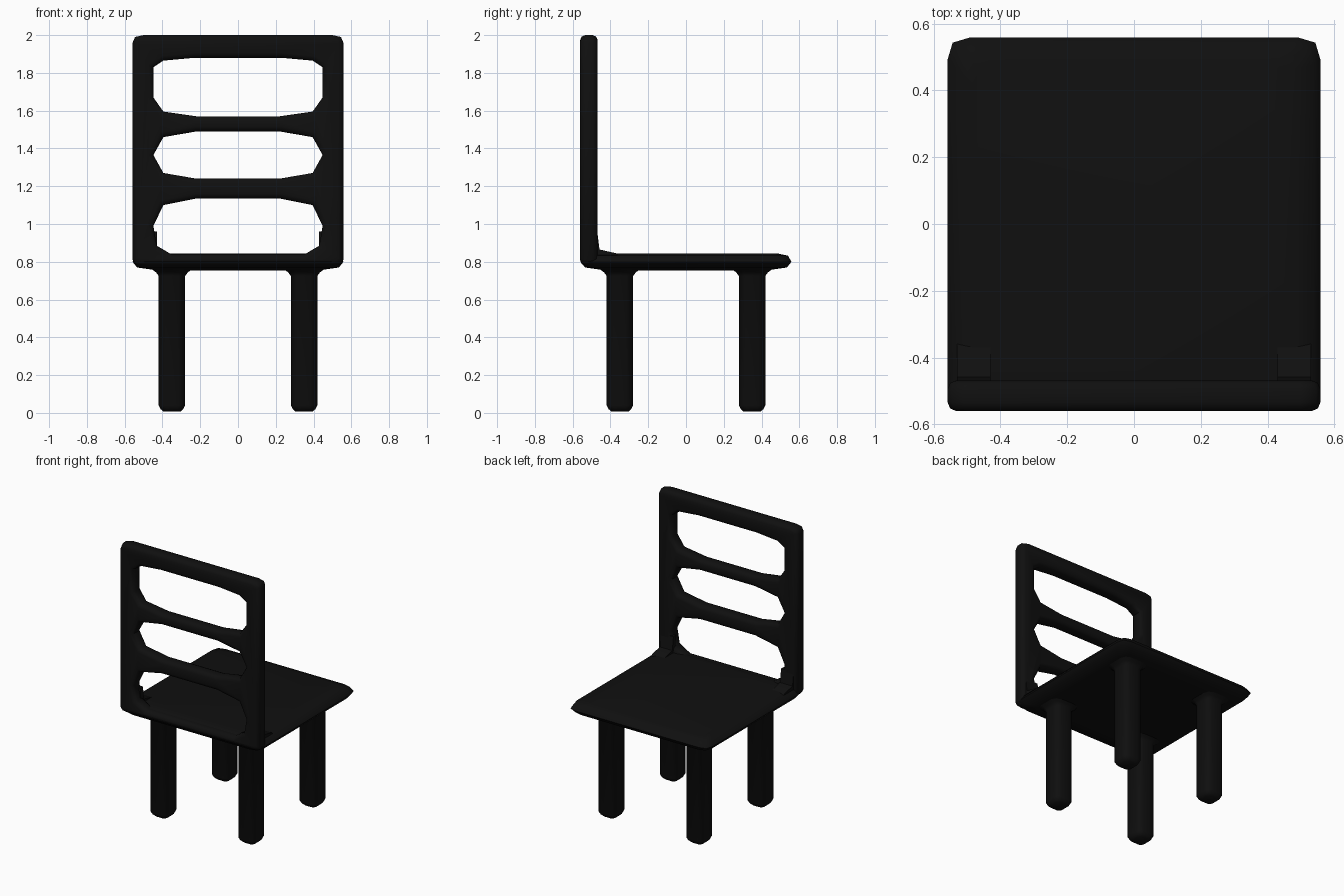
import bpy, bmesh
from math import pi, radians

if "Cube" in bpy.data.objects:
    bpy.data.objects.remove(bpy.data.objects["Cube"])

mat = bpy.data.materials.new("black_paint")
mat.diffuse_color = (0.005, 0.005, 0.005, 1)
mat.use_nodes = True
mat.node_tree.nodes["Principled BSDF"].inputs["Base Color"].default_value = mat.diffuse_color


def finish(ob, angle=50):
    ob.data.materials.clear()
    ob.data.materials.append(mat)
    bpy.ops.object.select_all(action='DESELECT')
    ob.select_set(True)
    bpy.context.view_layer.objects.active = ob
    bpy.ops.object.shade_smooth_by_angle(angle=radians(angle))


def ring(h, a, m):
    """Square of half width h with softened corners (12 points)."""
    quarter = [(h, -a), (h, a), (m, m)]
    pts = []
    for _ in range(4):
        pts += quarter
        quarter = [(-y, x) for x, y in quarter]
    return pts


def loft(name, sections, loc=(0, 0, 0)):
    """Skin a stack of (z, points) sections and cap both ends."""
    bm = bmesh.new()
    rows = [[bm.verts.new((x, y, z)) for x, y in pts] for z, pts in sections]
    n = len(rows[0])
    for lo, hi in zip(rows, rows[1:]):
        for i in range(n):
            j = (i + 1) % n
            bm.faces.new((lo[i], lo[j], hi[j], hi[i]))
    bm.faces.new(rows[0][::-1])
    bm.faces.new(rows[-1])
    bmesh.ops.recalc_face_normals(bm, faces=bm.faces)
    me = bpy.data.meshes.new(name)
    bm.to_mesh(me)
    bm.free()
    ob = bpy.data.objects.new(name, me)
    ob.location = loc
    bpy.context.collection.objects.link(ob)
    finish(ob)
    return ob


# seat slab with soft edges
seat = [(0.755, 0.43), (0.77, 0.535), (0.80, 0.558), (0.832, 0.54), (0.845, 0.48)]
loft("seat", [(z, ring(h, h - 0.065, h - 0.015)) for z, h in seat])

# four legs flaring into the seat
leg = [(0.007, 0.045), (0.02, 0.06), (0.04, 0.07), (0.725, 0.07), (0.745, 0.085), (0.762, 0.11)]
for yname, y in (("back", -0.35), ("front", 0.35)):
    for xname, x in (("left", -0.35), ("right", 0.35)):
        loft(f"{yname}_{xname}_leg", [(z, ring(h, 0.5 * h, 0.86 * h)) for z, h in leg], (x, y, 0))

# ladder back: outline with three openings, thickened and rounded
half_outlines = [
    [(0.50, 0.78), (0.54, 0.785), (0.558, 0.81), (0.558, 1.96), (0.545, 1.99), (0.50, 2.0)],
    [(0.22, 1.57), (0.395, 1.595), (0.448, 1.67), (0.448, 1.83), (0.395, 1.865), (0.23, 1.88)],
    [(0.22, 1.24), (0.395, 1.27), (0.448, 1.365), (0.395, 1.46), (0.22, 1.49)],
    [(0.35, 0.838), (0.43, 0.885), (0.448, 0.99), (0.395, 1.10), (0.22, 1.135)],
]
bevel = 0.026
cu = bpy.data.curves.new("ladder_back", 'CURVE')
cu.dimensions = '2D'
cu.fill_mode = 'BOTH'
cu.extrude = 0.046 - bevel
cu.bevel_depth = bevel
cu.bevel_resolution = 1
cu.offset = -bevel
for half in half_outlines:
    pts = half + [(-x, z) for x, z in reversed(half)]
    sp = cu.splines.new('POLY')
    sp.points.add(len(pts) - 1)
    for p, (x, z) in zip(sp.points, pts):
        p.co = (x, z, 0, 1)
    sp.use_cyclic_u = True
back = bpy.data.objects.new("ladder_back", cu)
back.rotation_euler = (pi / 2, 0, 0)
back.location = (0, -0.514, 0)
bpy.context.collection.objects.link(back)
bpy.ops.object.select_all(action='DESELECT')
back.select_set(True)
bpy.context.view_layer.objects.active = back
bpy.ops.object.convert(target='MESH')
back = bpy.context.view_layer.objects.active
bm = bmesh.new()
bm.from_mesh(back.data)
bmesh.ops.remove_doubles(bm, verts=bm.verts, dist=0.0005)
bmesh.ops.recalc_face_normals(bm, faces=bm.faces)
bm.to_mesh(back.data)
bm.free()
finish(back)

# small fillets where the uprights meet the seat
for name, s in (("left", -1), ("right", 1)):
    a, b = sorted((s * 0.43, s * 0.53))
    def strip(y):
        return [(a, -0.50), (b, -0.50), (b, y), (a, y)]
    loft(f"{name}_fillet", [(0.835, strip(-0.36)), (0.845, strip(-0.37)),
                            (0.865, strip(-0.458)), (0.96, strip(-0.47))])
